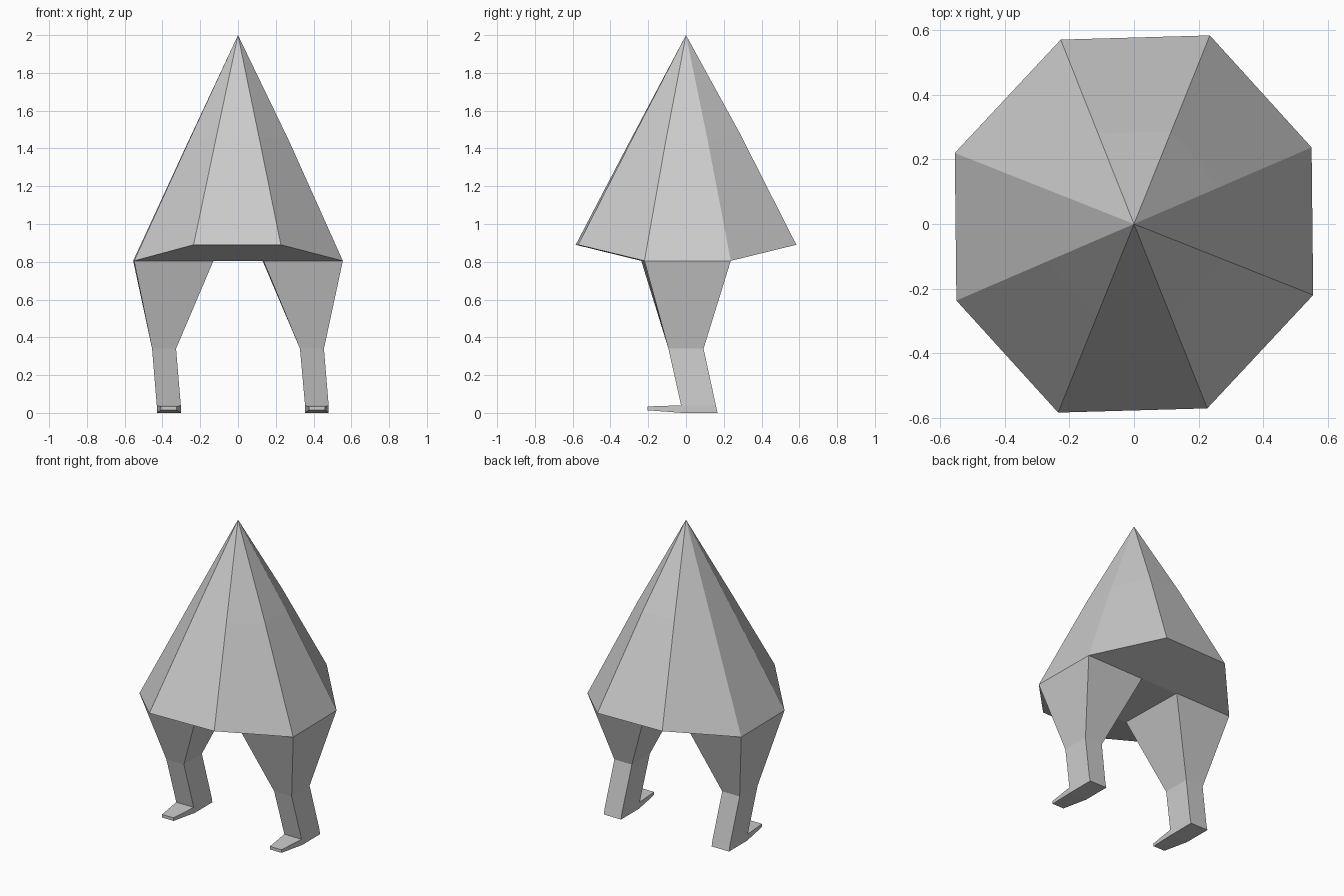
import bpy

if "Cube" in bpy.data.objects:
    bpy.data.objects.remove(bpy.data.objects["Cube"])

grey = bpy.data.materials.new("plain grey")
grey.diffuse_color = (0.6, 0.6, 0.6, 1)
grey.use_nodes = True
grey.node_tree.nodes["Principled BSDF"].inputs["Base Color"].default_value = grey.diffuse_color


def make(name, verts, faces):
    mesh = bpy.data.meshes.new(name)
    mesh.from_pydata(verts, [], faces)
    mesh.materials.append(grey)
    obj = bpy.data.objects.new(name, mesh)
    bpy.context.collection.objects.link(obj)
    return obj


# Hood: slightly bulged eight-sided cone with a folded rim
half = [(0.555, -0.22, 0.805), (0.55, 0.237, 0.805),
        (0.235, 0.584, 0.89), (-0.227, 0.571, 0.89)]
rim = half + [(-x, -y, z) for x, y, z in half]
ring = [(x * 0.49, y * 0.49, 2 - (2 - z) * 0.49 + (0.022 if x + y > 0 else 0.004))
        for x, y, z in rim]
verts = rim + ring + [(0, 0, 2)]
faces = [(2, 1, 4, 3), (1, 0, 5, 4), (0, 7, 6, 5)]      # sloped, flat, sloped underside
for i in range(8):
    j = (i + 1) % 8
    faces += [(i, j, 8 + j, 8 + i), (8 + i, 8 + j, 16)]
make("hood", verts, faces)


# Legs: tapered thigh, straight shin, thin toe wedge in front
def leg(name, top, knee, ankle):
    def box(x0, x1, y0, y1, z):
        return [(x0, y0, z), (x1, y0, z), (x1, y1, z), (x0, y1, z)]

    a, b = ankle
    mid = (a + b) / 2
    verts = top + box(*knee, -0.093, 0.093, 0.34)
    verts += box(a, b, -0.026, 0.158, 0.04) + box(a, b, -0.018, 0.167, 0.0)
    verts += [(mid - 0.042, -0.205, 0.034), (mid + 0.042, -0.205, 0.034),
              (mid + 0.042, -0.205, 0.014), (mid - 0.042, -0.205, 0.014)]
    faces = [(0, 1, 2, 3), (15, 14, 13, 12)]
    for r in (0, 4, 8):
        for i in range(4):
            j = (i + 1) % 4
            if r == 8 and i == 0:
                continue                                # opening where the toe joins
            faces.append((r + i, r + 4 + i, r + 4 + j, r + j))
    faces += [(8, 16, 17, 9), (16, 19, 18, 17), (12, 13, 18, 19),
              (8, 12, 19, 16), (9, 17, 18, 13)]
    make(name, verts, faces)


z = 0.805
leg("right_leg", [(0.135, -0.228, z), rim[0], rim[1], (0.13, 0.228, z)],
    (0.328, 0.455), (0.355, 0.48))
leg("left_leg", [rim[5], (-0.13, -0.228, z), (-0.14, 0.228, z), rim[4]],
    (-0.455, -0.328), (-0.43, -0.303))
